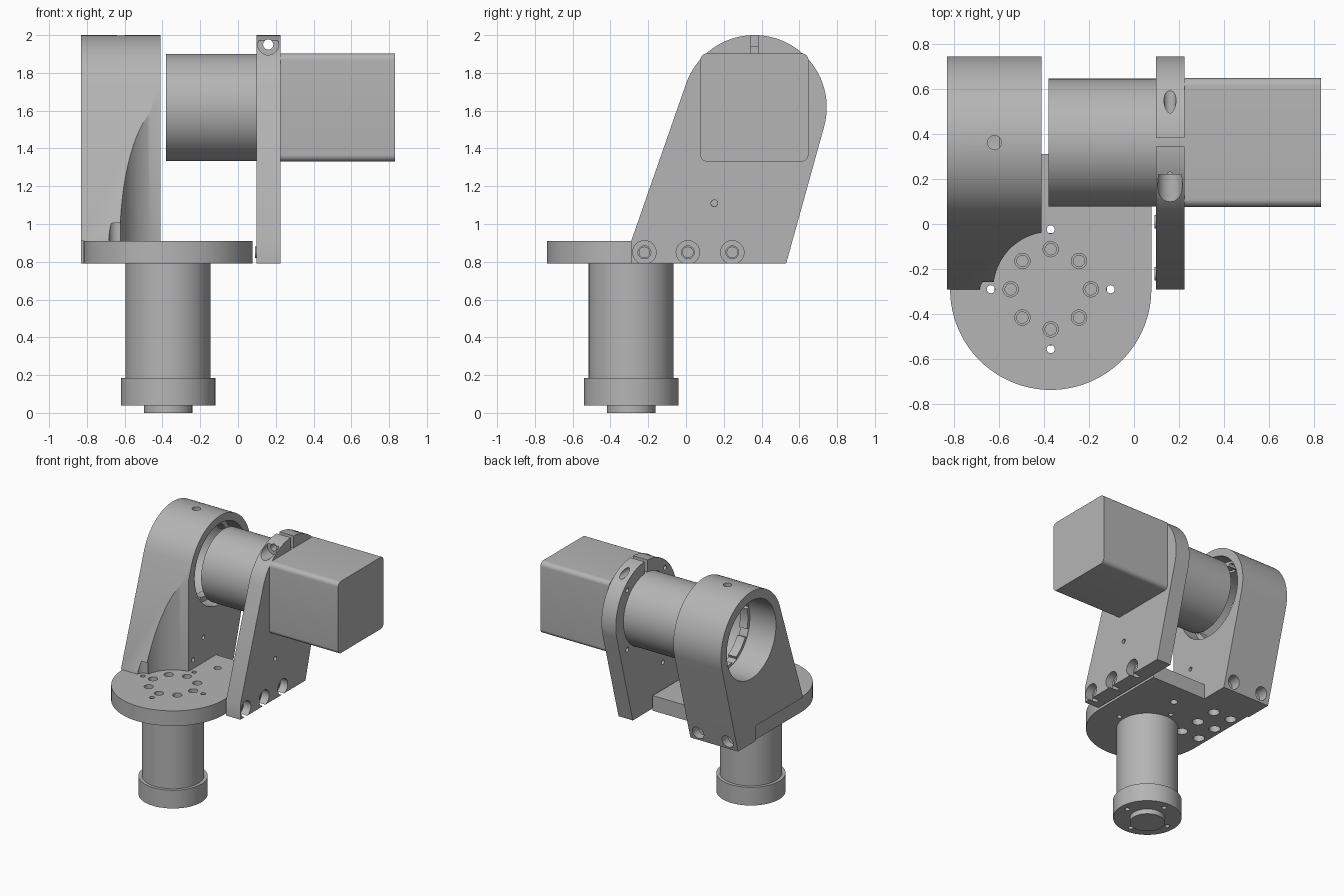
import bpy, bmesh, math
from mathutils import Matrix, Vector

if "Cube" in bpy.data.objects:
    bpy.data.objects.remove(bpy.data.objects["Cube"])

grey = bpy.data.materials.new("machined_grey")
grey.use_nodes = True
grey.diffuse_color = (0.46, 0.46, 0.46, 1)
grey.node_tree.nodes["Principled BSDF"].inputs["Base Color"].default_value = grey.diffuse_color

PAN = Vector((-0.37, -0.29, 0))         # vertical axis
TILT = Vector((0, 0.362, 1.617))        # horizontal axis
TURN = {"x": Matrix.Rotation(math.pi / 2, 4, "Y"),
        "y": Matrix.Rotation(-math.pi / 2, 4, "X"), "z": Matrix()}


def finish(name, bm):
    bmesh.ops.recalc_face_normals(bm, faces=bm.faces)
    mesh = bpy.data.meshes.new(name)
    bm.to_mesh(mesh)
    bm.free()
    mesh.materials.append(grey)
    obj = bpy.data.objects.new(name, mesh)
    bpy.context.collection.objects.link(obj)
    return obj


def cyl(name, start, r, length, axis, sides=96):
    """Cylinder from a start point along the positive axis."""
    bm = bmesh.new()
    bmesh.ops.create_cone(bm, cap_ends=True, segments=sides, radius1=r, radius2=r, depth=length,
                          matrix=Matrix.Translation(start) @ TURN[axis]
                          @ Matrix.Translation((0, 0, length / 2)))
    return finish(name, bm)


def box(name, lo, hi, spin=None):
    lo, hi = Vector(lo), Vector(hi)
    bm = bmesh.new()
    bmesh.ops.create_cube(bm, size=1, matrix=(spin or Matrix())
                          @ Matrix.Translation((lo + hi) / 2) @ Matrix.Diagonal((*(hi - lo), 1)))
    return finish(name, bm)


def prism(name, points, offset):
    """Extrude a flat outline by an offset."""
    bm = bmesh.new()
    face = bm.faces.new([bm.verts.new(p) for p in points])
    out = bmesh.ops.extrude_face_region(bm, geom=[face])["geom"]
    bmesh.ops.translate(bm, vec=offset, verts=[v for v in out if isinstance(v, bmesh.types.BMVert)])
    return finish(name, bm)


def activate(obj):
    bpy.ops.object.select_all(action="DESELECT")
    obj.select_set(True)
    bpy.context.view_layer.objects.active = obj


def cut(target, cutter):
    mod = target.modifiers.new("cut", "BOOLEAN")
    mod.operation, mod.solver, mod.object = "DIFFERENCE", "EXACT", cutter
    activate(target)
    bpy.ops.object.modifier_apply(modifier=mod.name)
    bpy.data.objects.remove(cutter)


def drill(target, start, r, length, axis, sides=24):
    cut(target, cyl("drill", start, r, length, axis, sides))


def arm_outline(x, front_bottom):
    """Arm shape: round head with two tangent flanks."""
    r = 0.383
    def tangent(y, z, side):
        d = Vector((y - TILT.y, z - TILT.z))
        return math.atan2(d.y, d.x) + side * math.acos(r / d.length)
    a = tangent(0.53, 0.79, 1)
    b = tangent(-0.29, 0.91, -1) + 2 * math.pi
    n = 64
    arc = [(x, TILT.y + r * math.cos(a + (b - a) * i / n), TILT.z + r * math.sin(a + (b - a) * i / n))
           for i in range(n + 1)]
    return [(x, -0.29, front_bottom), (x, 0.53, 0.79)] + arc + [(x, -0.29, 0.91)]


# Lower motor: body, collar and bottom boss
body = cyl("lower_motor_body", PAN + Vector((0, 0, 0.18)), 0.225, 0.61, "z")
collar = cyl("lower_motor_collar", PAN + Vector((0, 0, 0.04)), 0.25, 0.145, "z")
cyl("lower_motor_boss", PAN, 0.128, 0.045, "z")
for i in range(4):
    a = i * math.pi / 2
    drill(collar, PAN + Vector((0.19 * math.cos(a), 0.19 * math.sin(a), 0)), 0.018, 0.1, "z")

# Base plate: half round front, square back
outline = [(PAN.x + 0.447 * math.cos(a), PAN.y + 0.447 * math.sin(a), 0.79)
           for a in [math.pi + math.pi * i / 64 for i in range(65)]]
plate = prism("base_plate", outline + [(0.077, 0.31, 0.79), (-0.817, 0.31, 0.79)], (0, 0, 0.12))
for i in range(8):
    a = i * math.pi / 4
    ring = PAN + Vector((math.cos(a), math.sin(a), 0)) * 0.178
    drill(plate, ring + Vector((0, 0, 0.84)), 0.034, 0.2, "z")
    drill(plate, ring + Vector((0, 0, 0.7)), 0.025, 0.2, "z")
    if i % 2 == 0:
        drill(plate, PAN + Vector((math.cos(a), math.sin(a), 0)) * 0.266 + Vector((0, 0, 0.7)),
              0.018, 0.4, "z")
# Screw holes under the bearing arm
for x in (-0.59, -0.75):
    for y in (-0.16, 0.02, 0.2):
        drill(plate, (x, y, 0.7), 0.042, 0.15, "z")
drill(plate, (-0.27, 0.13, 0.7), 0.028, 0.4, "z")

# Bearing arm: seated over the plate, relieved around the screw circle
arm = prism("bearing_arm", arm_outline(-0.83, 0.79), (0.42, 0, 0))
cut(arm, box("seat_cut", (-1, -0.5, 0.6), (0, 0.31, 0.91)))
drill(arm, PAN + Vector((0, 0, 0.8)), 0.255, 1.4, "z", 96)
drill(arm, PAN + Vector((-0.266, 0, 0.8)), 0.048, 0.205, "z", 32)
# Stepped bore with a slotted lip
for x, r, length in ((-0.9, 0.31, 0.3), (-0.7, 0.285, 0.4), (-0.53, 0.322, 0.3)):
    drill(arm, (x, TILT.y, TILT.z), r, length, "x", 96)
for i in range(8):
    spin = Matrix.Translation(TILT) @ Matrix.Rotation(math.pi * (i + 0.5) / 4, 4, "X")
    cut(arm, box("slot", (-0.7, -0.03, 0.25), (-0.45, 0.03, 0.305), spin))
drill(arm, (-0.62, TILT.y, 1.85), 0.031, 0.3, "z")
for x in (-0.49, -0.75):
    drill(arm, (x, 0.47, 0.855), 0.05, 0.3, "y", 32)
for y, z in ((0.15, 1.11), (0.02, 0.98)):
    drill(arm, (-0.5, y, z), 0.017, 0.2, "x", 16)

# Clamp arm: thin, split at the top
clamp = prism("clamp_arm", arm_outline(0.098, 0.79), (0.126, 0, 0))
drill(clamp, (0, TILT.y, TILT.z), 0.286, 0.4, "x", 96)
cut(clamp, box("split", (0, 0.345, 1.7), (0.4, 0.382, 2.2)))
for y in (-0.22, 0.01, 0.245):
    drill(clamp, (0.16, y, 0.85), 0.062, 0.2, "x", 32)
    drill(clamp, (0.0, y, 0.85), 0.034, 0.3, "x")
    cyl("clamp_arm_screw", (0.09, y, 0.85), 0.03, 0.085, "x", 24)
drill(clamp, (0, 0.15, 1.11), 0.018, 0.4, "x", 16)
# Pinch screw holes across the split
drill(clamp, (0.16, -0.1, 1.95), 0.055, 0.32, "y", 32)
drill(clamp, (0.16, 0.1, 1.95), 0.027, 0.7, "y")
for dy in (-0.237, 0.237):
    for dz in (-0.237, 0.237):
        drill(clamp, (0.05, TILT.y + dy, TILT.z + dz), 0.018, 0.12, "x", 16)

# Upper motor: round front in the clamp, square housing behind
cyl("upper_motor_body", (-0.38, TILT.y, TILT.z), 0.284, 0.62, "x")
half, rad = 0.286, 0.035
corners = []
for k in range(4):
    q = math.pi / 4 + k * math.pi / 2
    cy, cz = [math.copysign(half - rad, f(q)) for f in (math.cos, math.sin)]
    for i in range(9):
        a = k * math.pi / 2 + i * math.pi / 16
        corners.append((0.224, TILT.y + cy + rad * math.cos(a), TILT.z + cz + rad * math.sin(a)))
prism("upper_motor_housing", corners, (0.606, 0, 0))

# Smooth curves, sharp edges
for obj in [o for o in bpy.context.collection.objects if o.type == "MESH"]:
    activate(obj)
    bpy.ops.object.shade_smooth_by_angle(angle=math.radians(30))
